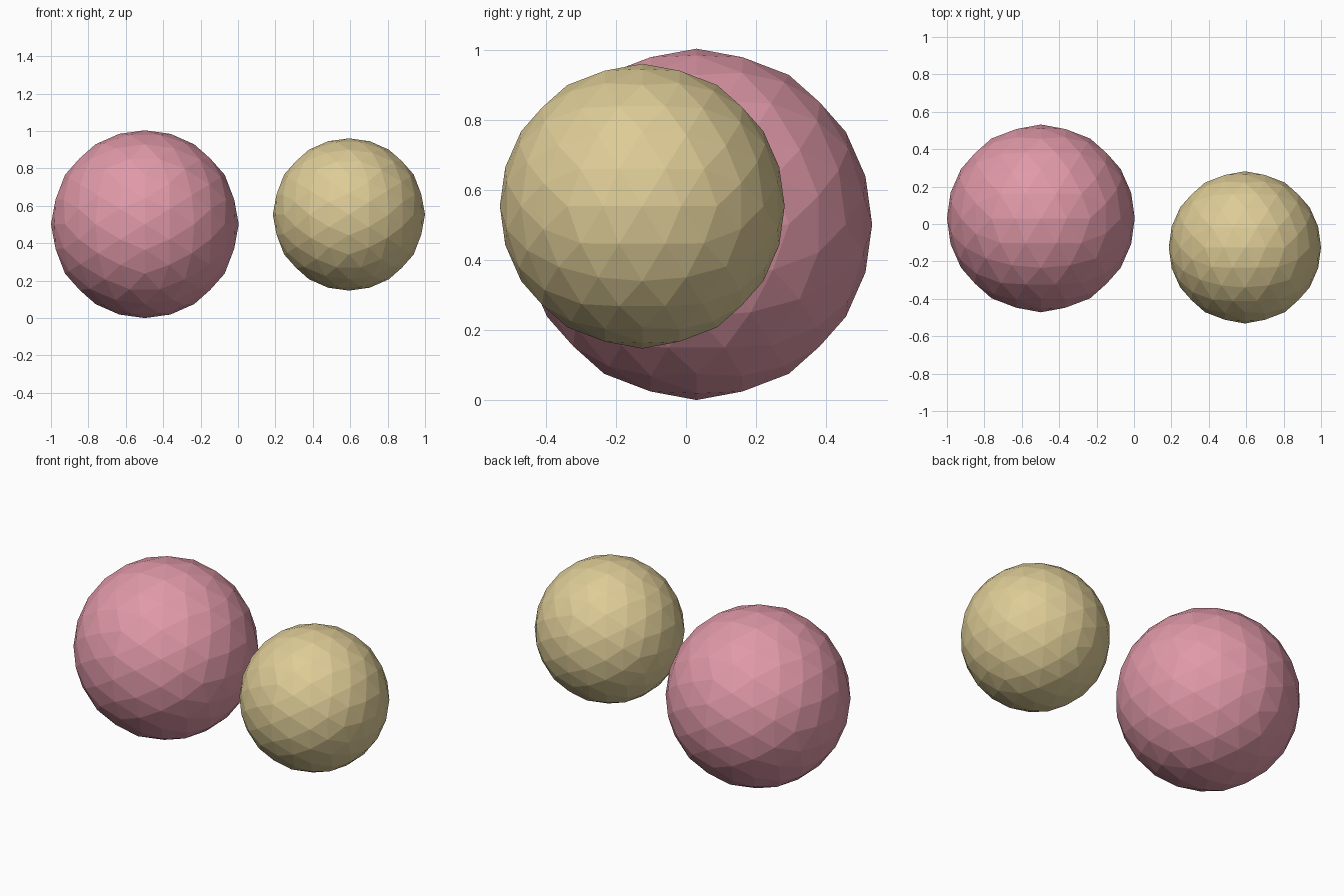
import bpy, bmesh, math
from mathutils import Matrix

if "Cube" in bpy.data.objects:
    bpy.data.objects.remove(bpy.data.objects["Cube"])


def material(name, rgb):
    m = bpy.data.materials.new(name)
    m.diffuse_color = (*[(c / 12.92 if c <= 0.04045 else ((c + 0.055) / 1.055) ** 2.4) for c in rgb], 1)
    m.use_nodes = True
    m.node_tree.nodes["Principled BSDF"].inputs["Base Color"].default_value = m.diffuse_color
    return m


def faceted_ball(name, centre, radius, mat):
    """Icosahedron split twice and pushed out to a sphere, flat shaded."""
    bm = bmesh.new()
    bmesh.ops.create_icosphere(bm, subdivisions=1, radius=1)
    for _ in range(2):
        bmesh.ops.subdivide_edges(bm, edges=bm.edges[:], cuts=1, use_grid_fill=True)
        for v in bm.verts:
            v.co.normalize()
    # turn so that edge midpoints sit on all three axes
    tilt = Matrix.Rotation(-math.atan(2 / (1 + math.sqrt(5))), 4, 'Y')
    bm.transform(tilt)
    bm.transform(Matrix.Scale(radius, 4))
    mesh = bpy.data.meshes.new(name)
    bm.to_mesh(mesh)
    bm.free()
    mesh.materials.append(mat)
    ob = bpy.data.objects.new(name, mesh)
    ob.location = centre
    bpy.context.collection.objects.link(ob)
    return ob


# large pink ball on the left, smaller sand ball floating on the right
faceted_ball("large_ball", (-0.498, 0.03, 0.502), 0.502, material("dusty_pink", (0.88, 0.60, 0.66)))
faceted_ball("small_ball", (0.593, -0.125, 0.554), 0.407, material("pale_sand", (0.87, 0.80, 0.59)))
